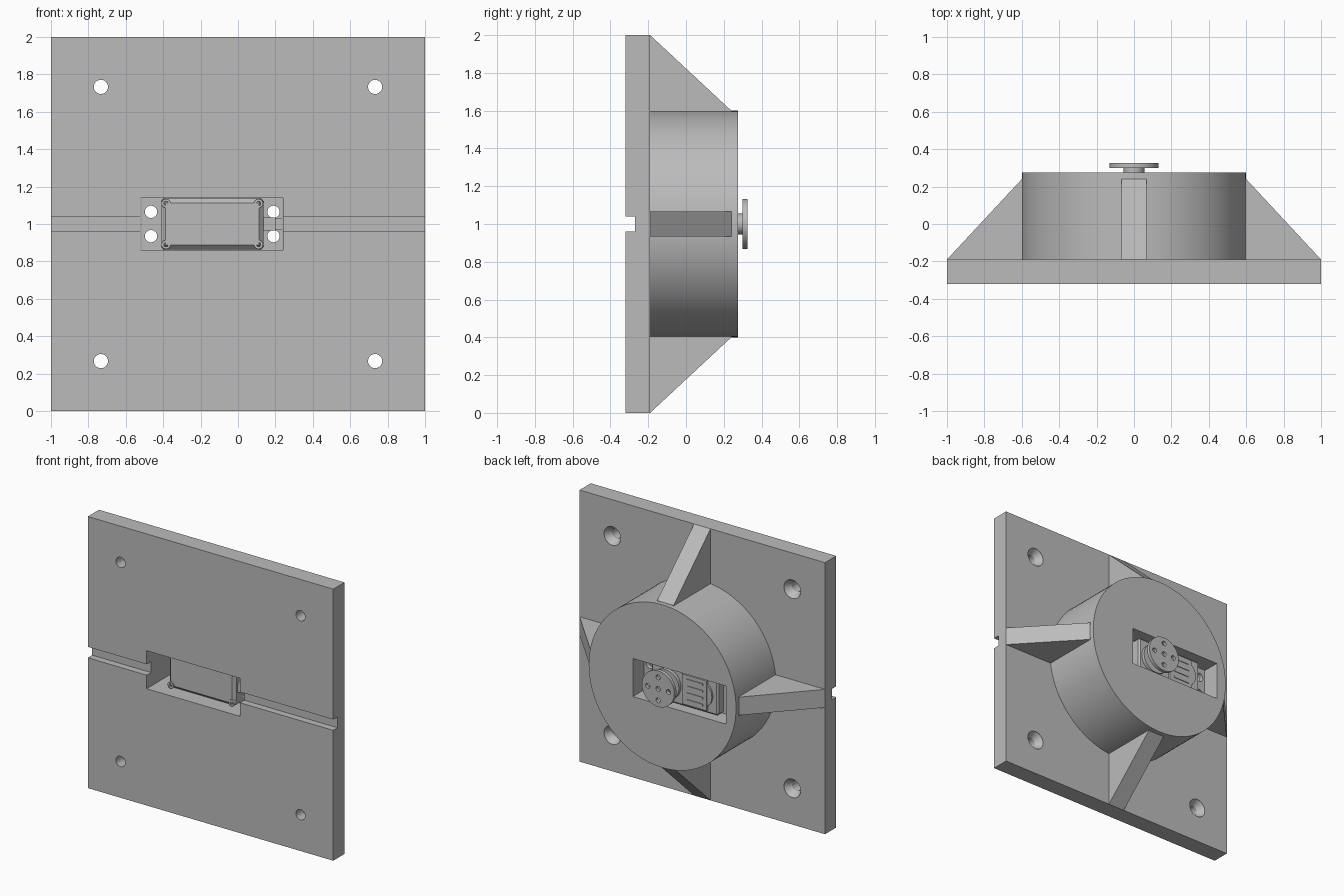
import bpy, bmesh, math
from mathutils import Matrix, Vector

if "Cube" in bpy.data.objects:
    bpy.data.objects.remove(bpy.data.objects["Cube"], do_unlink=True)

grey = bpy.data.materials.new("plain grey")
grey.use_nodes = True
grey.diffuse_color = (0.5, 0.5, 0.5, 1)
grey.node_tree.nodes["Principled BSDF"].inputs["Base Color"].default_value = (0.5, 0.5, 0.5, 1)


def finish(name, bm):
    bmesh.ops.recalc_face_normals(bm, faces=bm.faces)
    mesh = bpy.data.meshes.new(name)
    bm.to_mesh(mesh)
    bm.free()
    mesh.materials.append(grey)
    obj = bpy.data.objects.new(name, mesh)
    bpy.context.collection.objects.link(obj)
    return obj


def box(name, x, y, z):
    """Box from (low, high) pairs."""
    bm = bmesh.new()
    bmesh.ops.create_cube(bm, size=1)
    for v in bm.verts:
        v.co = Vector([(a + b) / 2 + c * (b - a) for (a, b), c in zip((x, y, z), v.co)])
    return finish(name, bm)


def lathe(name, x, z, profile, sides=32):
    """Closed solid around a y axis; profile is a list of (radius, y)."""
    bm = bmesh.new()
    rings = []
    for r, y in profile:
        angles = [2 * math.pi * i / sides for i in range(sides)]
        rings.append([bm.verts.new((x + r * math.cos(a), y, z + r * math.sin(a))) for a in angles])
    for a, b in zip(rings, rings[1:]):
        for i in range(sides):
            j = (i + 1) % sides
            bm.faces.new((a[i], a[j], b[j], b[i]))
    bm.faces.new(rings[0])
    bm.faces.new(rings[-1])
    return finish(name, bm)


def disc(name, x, z, r, y0, y1, sides=32):
    return lathe(name, x, z, [(r, y0), (r, y1)], sides)


def cut(obj, cutters):
    for c in cutters:
        mod = obj.modifiers.new("cut", "BOOLEAN")
        mod.operation = "DIFFERENCE"
        mod.solver = "EXACT"
        mod.object = c
        c.hide_render = True
    bake(obj)
    for c in cutters:
        bpy.data.objects.remove(c, do_unlink=True)


def bake(obj):
    bpy.context.view_layer.update()
    graph = bpy.context.evaluated_depsgraph_get()
    mesh = bpy.data.meshes.new_from_object(obj.evaluated_get(graph))
    obj.modifiers.clear()
    obj.data = mesh


def bevel(obj, width):
    mod = obj.modifiers.new("bevel", "BEVEL")
    mod.width = width
    mod.segments = 1
    bake(obj)


PLATE = (-0.32, -0.19)
POCKET_X, POCKET_Z = (-0.52, 0.24), (0.86, 1.14)


def pocket():
    return box("pocket_cutter", POCKET_X, (-0.5, 0.5), POCKET_Z)


# Mounting plate with cable groove, pocket and countersunk holes
plate = box("plate", (-1, 1), PLATE, (0, 2))
cutters = [box("groove_cutter", (-1.1, 1.1), (-0.4, -0.27), (0.96, 1.04)), pocket()]
for sx in (-1, 1):
    for sz in (-1, 1):
        cutters.append(lathe("hole_cutter", sx * 0.733, 1 + sz * 0.733,
                             [(0.038, -0.4), (0.038, -0.24), (0.068, -0.195), (0.068, -0.1)]))
cut(plate, cutters)

# Round housing
housing = disc("housing", 0, 1, 0.6, PLATE[1] - 0.01, 0.275, 96)
cut(housing, [pocket()])

# Four triangular ribs
for i, side in enumerate(("left", "top", "right", "bottom")):
    bm = bmesh.new()
    outline = [(0.57, -0.19), (1, -0.19), (0.6, 0.24), (0.57, 0.24)]
    face = bm.faces.new([bm.verts.new((r, y, -0.067)) for r, y in outline])
    new = bmesh.ops.extrude_face_region(bm, geom=[face])["geom"]
    bmesh.ops.translate(bm, verts=[g for g in new if isinstance(g, bmesh.types.BMVert)],
                        vec=(0, 0, 0.134))
    turn = Matrix.Translation((0, 0, 1)) @ Matrix.Rotation(-i * math.pi / 2, 4, "Y")
    bm.transform(turn)
    finish(side + "_rib", bm)

# Motor case: bottom cover, middle and top cover
bevel(box("motor_bottom_cover", (-0.41, 0.135), (-0.23, -0.12), (0.865, 1.135)), 0.022)
box("motor_middle", (-0.405, 0.13), (-0.16, 0.1), (0.868, 1.132))
bevel(box("motor_top_cover", (-0.41, 0.135), (0.09, 0.215), (0.865, 1.135)), 0.012)
box("motor_label_step", (-0.33, -0.13), (0.21, 0.232), (0.89, 1.11))
disc("gear_bump", -0.27, 1, 0.1, 0.2, 0.228)
disc("shaft_collar", 0, 1, 0.11, 0.2, 0.24)
for i in range(4):
    z = 0.925 + i * 0.05
    box("label_line", (-0.3, -0.17), (0.23, 0.237), (z - 0.008, z + 0.008))

# Mounting flange with four through holes
flange = box("motor_flange", (-0.515, 0.237), (0.115, 0.15), (0.862, 1.138))
cut(flange, [disc("screw_hole_cutter", x, z, 0.033, 0, 0.3)
             for x in (-0.465, 0.19) for z in (0.935, 1.065)])

# Case screws on the bottom corners
for x in (-0.385, 0.11):
    for z in (0.89, 1.11):
        screw = disc("case_screw", x, z, 0.024, -0.236, 0.09, 24)
        cut(screw, [disc("socket_cutter", x, z, 0.012, -0.3, -0.222, 6)])

# Cable grommet and wires
box("cable_grommet", (0.13, 0.2), (-0.2, -0.12), (0.965, 1.035))
for dz in (-0.022, 0, 0.022):
    box("wire", (0.19, 0.238), (-0.17, -0.15), (0.99 + dz, 1.01 + dz))

# Shaft and round horn
disc("horn_hub", 0, 1, 0.055, 0.23, 0.305)
horn = disc("horn", 0, 1, 0.132, 0.3, 0.325, 48)
spots = [(0, 0), (0.085, 0), (-0.085, 0), (0, 0.085), (0, -0.085)]
cut(horn, [disc("horn_hole_cutter", x, 1 + z, 0.018, 0.2, 0.4, 20) for x, z in spots])

# Smooth round surfaces, keeping edges sharp
bpy.ops.object.select_all(action="DESELECT")
for obj in bpy.context.collection.objects:
    if obj.type == "MESH" and obj.data.materials and obj.data.materials[0] == grey:
        obj.select_set(True)
        bpy.context.view_layer.objects.active = obj
bpy.ops.object.shade_smooth_by_angle(angle=math.radians(25))
